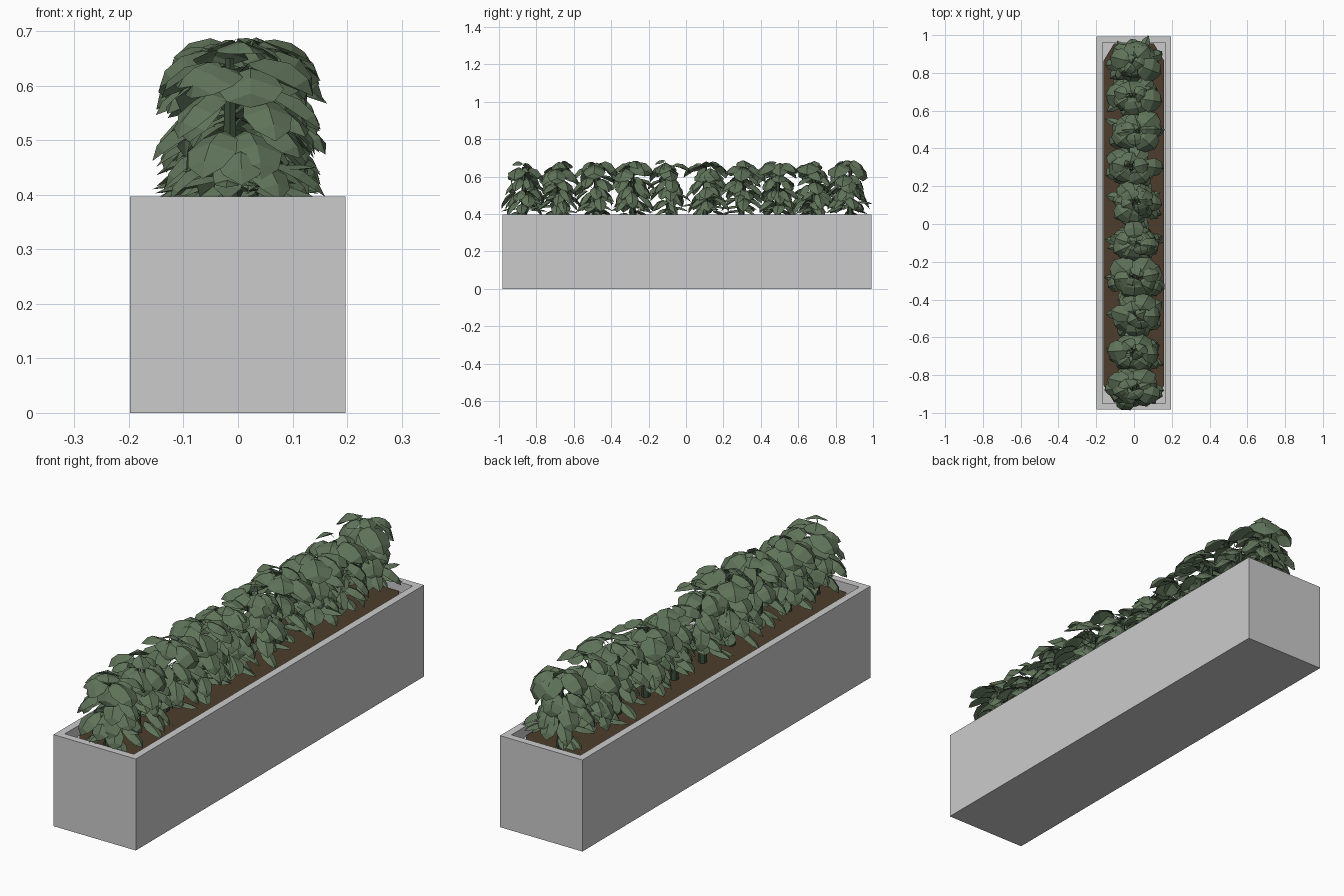
import bpy, bmesh, math, random
from mathutils import Vector, Matrix

if "Cube" in bpy.data.objects:
    bpy.data.objects.remove(bpy.data.objects["Cube"])

random.seed(11)


def material(name, color):
    m = bpy.data.materials.new(name)
    m.diffuse_color = (*color, 1)
    m.use_nodes = True
    m.node_tree.nodes["Principled BSDF"].inputs["Base Color"].default_value = m.diffuse_color
    return m


def finish(bm, name, mat=None):
    me = bpy.data.meshes.new(name)
    bm.to_mesh(me)
    bm.free()
    ob = bpy.data.objects.new(name, me)
    bpy.context.collection.objects.link(ob)
    if mat:
        me.materials.append(mat)
    return ob


green = material("leaf_green", (0.115, 0.17, 0.10))
dark = material("stem_green", (0.04, 0.07, 0.04))
brown = material("soil_brown", (0.075, 0.048, 0.025))

# Planter box: cube with an inset, sunken top
X0, X1, Y0, Y1, H = -0.198, 0.197, -0.982, 0.993, 0.397
CX, CY = (X0 + X1) / 2, (Y0 + Y1) / 2
bm = bmesh.new()
bmesh.ops.create_cube(bm, size=1, matrix=Matrix.Translation((CX, CY, H / 2))
                      @ Matrix.Diagonal((X1 - X0, Y1 - Y0, H, 1)))
top = max(bm.faces, key=lambda f: f.calc_center_median().z)
bmesh.ops.inset_region(bm, faces=[top], thickness=0.032, use_even_offset=True)
inner = bmesh.ops.extrude_face_region(bm, geom=[top])["geom"]
bmesh.ops.delete(bm, geom=[top], context='FACES')
bmesh.ops.translate(bm, vec=(0, 0, -0.045),
                    verts=[g for g in inner if isinstance(g, bmesh.types.BMVert)])
finish(bm, "planter_box")

# Soil sheet with cut corners
bm = bmesh.new()
a, b, cx, cy = 0.16, 0.95, 0.055, 0.09
outline = [(a, -b + cy), (a, b - cy), (a - cx, b), (cx - a, b),
           (-a, b - cy), (-a, cy - b), (cx - a, -b), (a - cx, -b)]
bm.faces.new([bm.verts.new((x + CX, y + CY, 0.36)) for x, y in outline])
finish(bm, "soil", brown)


def add_leaf(bm, start, yaw, pitch, bend, length, width):
    """Folded, drooping leaf sheet on a short stalk."""
    out = Vector((math.cos(yaw), math.sin(yaw), 0))
    side = Vector((-out.y, out.x, 0))
    profile = [0.04, 0.04, 0.72, 1.0, 0.72, 0.0]
    steps = [0.22, 0.16, 0.24, 0.24, 0.20]
    p, rows = Vector(start), []
    for i, w in enumerate(profile):
        half = side * (w * width / 2)
        fold = Vector((0, 0, -0.42 * w * width / 2)) - out * (0.1 * w * width)
        if w:
            rows.append([bm.verts.new(q) for q in (p - half + fold, p, p + half + fold)])
        else:
            rows.append([bm.verts.new(p)])
        if i < len(steps):
            ang = pitch - bend * i / 4
            p = p + (out * math.cos(ang) + Vector((0, 0, math.sin(ang)))) * length * steps[i]
    for r, s in zip(rows, rows[1:]):
        if len(s) == 1:
            bm.faces.new((r[0], s[0], r[1]))
            bm.faces.new((r[1], s[0], r[2]))
        else:
            bm.faces.new((r[0], s[0], s[1], r[1]))
            bm.faces.new((r[1], s[1], s[2], r[2]))


# Tiers: count, stem height, pitch, bend, length, width
TIERS = [(6, 0.635, 0.75, 2.2, 0.19, 0.12),
         (4, 0.675, 0.5, 1.6, 0.11, 0.09),
         (8, 0.58, 0.5, 1.8, 0.165, 0.09),
         (9, 0.52, 0.5, 1.9, 0.17, 0.08),
         (9, 0.46, 0.5, 1.7, 0.165, 0.07),
         (8, 0.41, 0.4, 1.0, 0.14, 0.055)]


def fit(verts, axis, lo, hi):
    c = [v.co[axis] for v in verts]
    s = (hi - lo) / (max(c) - min(c))
    base = min(c)
    for v in verts:
        v.co[axis] = lo + (v.co[axis] - base) * s


# Row of ten bushy plants, each fitted to its slot
for n in range(10):
    y = -0.868 + n * 0.194
    bm = bmesh.new()
    for count, z, pitch, bend, length, width in TIERS:
        turn = random.uniform(0, math.tau)
        for k in range(count):
            r = random.uniform
            add_leaf(bm, (r(-0.02, 0.02), r(-0.02, 0.02), z + r(-0.022, 0.022)),
                     turn + math.tau * k / count + r(-0.35, 0.35),
                     pitch + r(-0.25, 0.2), bend + r(-0.25, 0.25),
                     length * r(0.75, 1.12), width * r(0.85, 1.2))
    verts = list(bm.verts)
    half = random.uniform(0.12, 0.13)
    lo, hi = max(y - half, -0.99), min(y + half, 1.0)
    if n == 0:
        lo = -0.99
    if n == 9:
        hi = 1.0
    fit(verts, 0, -0.16 + random.uniform(-0.006, 0.012), 0.157 + random.uniform(-0.008, 0.008))
    fit(verts, 1, lo, hi)
    fit(verts, 2, 0.375, 0.69 + random.uniform(-0.01, 0.003))
    finish(bm, f"plant_leaves_{n + 1}", green)

    # Woody stem
    bm = bmesh.new()
    bmesh.ops.create_cone(bm, cap_ends=True, segments=6, radius1=0.018, radius2=0.009,
                          depth=0.29, matrix=Matrix.Translation((-0.015, y, 0.505)))
    finish(bm, f"plant_stem_{n + 1}", dark)
